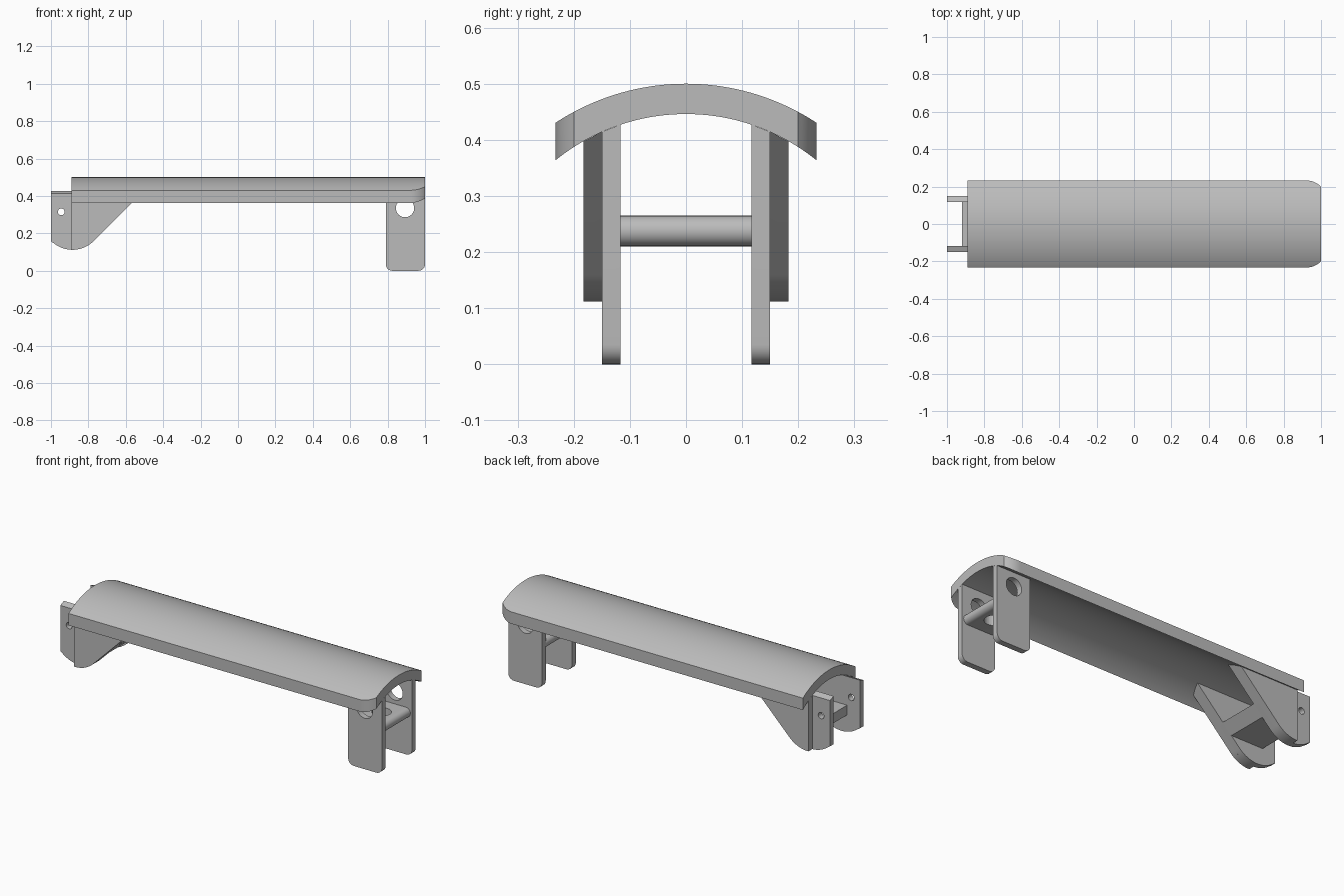
import bpy, bmesh
from math import sqrt, sin, cos, pi, radians

if "Cube" in bpy.data.objects:
    bpy.data.objects.remove(bpy.data.objects["Cube"])

GREY = (0.5, 0.5, 0.5, 1)
mat = bpy.data.materials.new("plain grey")
mat.use_nodes = True
mat.diffuse_color = GREY
mat.node_tree.nodes["Principled BSDF"].inputs["Base Color"].default_value = GREY

# Concentric arcs of the curved cover
ARC_Z, R_OUT, R_IN, HALF_W = 0.077, 0.423, 0.369, 0.233


def arc(y, r):
    return ARC_Z + sqrt(r * r - y * y)


def under(y):
    return arc(y, R_IN)


def skin(name, rings):
    """Closed solid through a row of matching outlines."""
    bm = bmesh.new()
    rows = [[bm.verts.new(p) for p in ring] for ring in rings]
    n = len(rows[0])
    for a, b in zip(rows, rows[1:]):
        for i in range(n):
            j = (i + 1) % n
            bm.faces.new((a[i], a[j], b[j], b[i]))
    bm.faces.new(rows[0])
    bm.faces.new(rows[-1])
    bmesh.ops.recalc_face_normals(bm, faces=bm.faces)
    me = bpy.data.meshes.new(name)
    bm.to_mesh(me)
    bm.free()
    ob = bpy.data.objects.new(name, me)
    bpy.context.collection.objects.link(ob)
    me.materials.append(mat)
    return ob


def plate(name, outline, y0, y1):
    """Plate across y; outline(y) gives its x, z points."""
    return skin(name, [[(x, y, z) for x, z in outline(y)] for y in (y0, y1)])


def drill(ob, loc, r, rot=(0, 0, 0)):
    bpy.ops.mesh.primitive_cylinder_add(vertices=40, radius=r, depth=0.15, location=loc, rotation=rot)
    cutter = bpy.context.object
    cutter.name = ob.name + "_hole_cutter"
    cutter.hide_render = True
    cutter.hide_viewport = True
    cutter.data.materials.append(mat)
    mod = ob.modifiers.new("hole", 'BOOLEAN')
    mod.operation = 'DIFFERENCE'
    mod.solver = 'EXACT'
    mod.object = cutter


def arc_points(cx, cz, r, a0, a1, n):
    angles = [radians(a0 + (a1 - a0) * i / n) for i in range(n + 1)]
    return [(cx + r * cos(a), cz + r * sin(a)) for a in angles]


# Curved cover with rounded corners at the leg end
CORNER = 0.113


def cover_end(y):
    if abs(y) <= 0.2:
        return 1.0
    return 0.92 + sqrt(max(0, CORNER ** 2 - (abs(y) - HALF_W + CORNER) ** 2))


side = [0.2 + (HALF_W - 0.2) * sin(pi / 2 * i / 8) for i in range(1, 9)]
ys = [-y for y in reversed(side)] + [-0.2 + 0.4 * i / 32 for i in range(33)] + side
parts = [skin("curved_cover", [
    [(-0.89, y, under(y)), (-0.89, y, arc(y, R_OUT)),
     (cover_end(y), y, arc(y, R_OUT)), (cover_end(y), y, under(y))] for y in ys])]


# Outlines of the legs and brackets, trimmed to the underside of the cover
def leg_outline(y):
    r = 0.035
    return ([(0.79, under(y))] + arc_points(0.79 + r, r, r, 180, 270, 8)
            + arc_points(1 - r, r, r, 270, 360, 8) + [(1, under(y))])


BR, BX, BZ = 0.16, -0.885, 0.272


def bracket_outline(start):
    a0 = -90 if start > -0.9 else -134

    def outline(y):
        pts = arc_points(BX, BZ, BR, a0, -45, 16)
        pts[0] = (start, pts[0][1])
        x, z = pts[-1]
        return [(start, under(y))] + pts + [(x + under(y) - z, under(y))]
    return outline


for label, s in (("left", 1), ("right", -1)):
    leg = plate(label + "_leg", leg_outline, s * 0.117, s * 0.15)
    drill(leg, (0.893, s * 0.133, 0.335), 0.049, (pi / 2, 0, 0))
    lug = plate(label + "_lug", bracket_outline(-1), s * 0.117, s * 0.15)
    drill(lug, (-0.945, s * 0.133, 0.315), 0.018, (pi / 2, 0, 0))
    outer = plate(label + "_outer_bracket", bracket_outline(-0.89), s * 0.15, s * 0.183)
    parts += [leg, lug, outer]


# Cross plate between the legs, with rounded edges and a hole
def leg_cross_outline(y):
    r = 0.0275
    return (arc_points(0.99 - r, 0.2375, r, -90, 90, 12)
            + arc_points(0.79 + r, 0.2375, r, 90, 270, 12))


leg_cross = plate("leg_cross_plate", leg_cross_outline, -0.117, 0.117)
drill(leg_cross, (0.893, 0, 0.2375), 0.05)

# Cross plate between the brackets, flush with their sloping edge
bracket_cross = plate("bracket_cross_plate", lambda y: [
    (-0.92, 0.21), (-0.721, 0.21), (-0.666, 0.265), (-0.92, 0.265)], -0.117, 0.117)
parts += [leg_cross, bracket_cross]

# Smooth the curves and keep the edges sharp
bpy.ops.object.select_all(action='DESELECT')
for ob in parts:
    ob.select_set(True)
bpy.context.view_layer.objects.active = parts[0]
bpy.ops.object.shade_smooth_by_angle(angle=radians(30))
